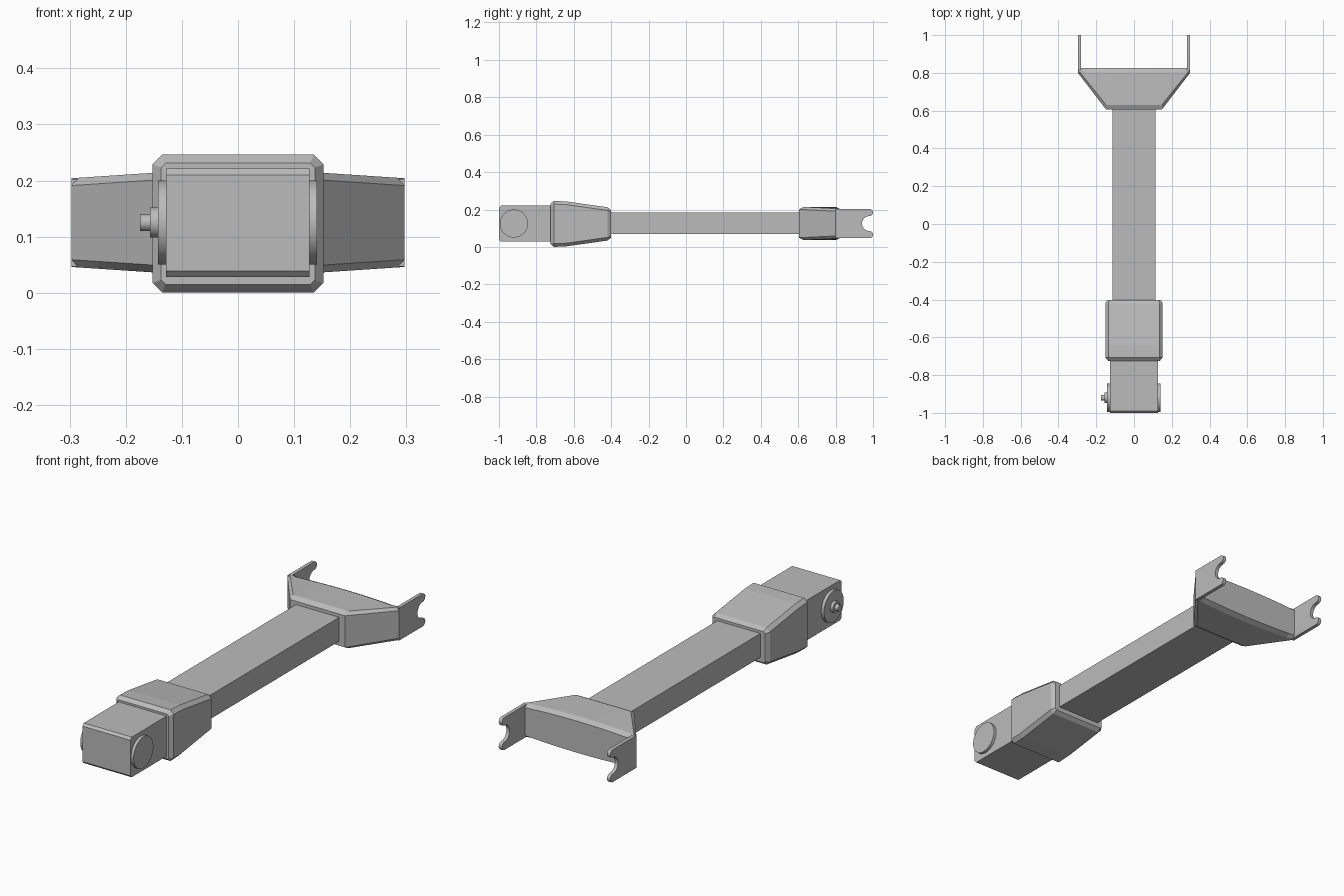
import bpy, bmesh, math

cube = bpy.data.objects.get("Cube")
if cube:
    bpy.data.objects.remove(cube, do_unlink=True)

grey = bpy.data.materials.new("plain grey")
grey.use_nodes = True
tone = (0.5, 0.5, 0.5, 1)
grey.diffuse_color = tone
grey.node_tree.nodes["Principled BSDF"].inputs["Base Color"].default_value = tone

MID = 0.125  # height of the long axis


def loft(name, rings, smooth=False):
    """Skin a list of equal-length rings and cap both ends."""
    bm = bmesh.new()
    loops = [[bm.verts.new(p) for p in ring] for ring in rings]
    n = len(loops[0])
    for a, b in zip(loops, loops[1:]):
        for i in range(n):
            j = (i + 1) % n
            bm.faces.new((a[i], a[j], b[j], b[i]))
    bm.faces.new(loops[0])
    bm.faces.new(loops[-1])
    bmesh.ops.recalc_face_normals(bm, faces=bm.faces)
    mesh = bpy.data.meshes.new(name)
    bm.to_mesh(mesh)
    bm.free()
    mesh.materials.append(grey)
    obj = bpy.data.objects.new(name, mesh)
    bpy.context.collection.objects.link(obj)
    if smooth:
        bpy.ops.object.select_all(action="DESELECT")
        obj.select_set(True)
        bpy.context.view_layer.objects.active = obj
        bpy.ops.object.shade_smooth_by_angle(angle=math.radians(30))
    return obj


def extrude_x(name, profile, x0, x1, smooth=False):
    return loft(name, [[(x, y, z) for y, z in profile] for x in (x0, x1)], smooth)


def arc(y, z, r, start, end, steps):
    angles = [math.radians(start + (end - start) * i / steps) for i in range(steps + 1)]
    return [(y + r * math.cos(a), z + r * math.sin(a)) for a in angles]


def disc(name, x0, x1, r):
    extrude_x(name, arc(-0.92, MID, r, 0, 352.5, 47), x0, x1, True)


# Long straight beam
extrude_x("beam", [(-0.71, 0.07), (0.62, 0.07), (0.62, 0.185), (-0.71, 0.185)], -0.115, 0.115)

# End block with chamfered front edges
c = 0.011
extrude_x("end_block", [(-0.7, 0.028), (-1 + c, 0.028), (-1, 0.028 + c),
                        (-1, 0.221 - c), (-1 + c, 0.221), (-0.7, 0.221)], -0.128, 0.127)

# Pivot caps and the stepped pin on the right
disc("left_pivot_cap", 0.12, 0.141, 0.075)
disc("right_pivot_cap", -0.143, -0.12, 0.075)
disc("pivot_hub", -0.157, -0.14, 0.027)
disc("pivot_pin", -0.175, -0.15, 0.015)


# Tapered collar with chamfered corners
def collar_ring(y, w, h, cut=0.017):
    z = 0.123
    corners = [(w, h - cut), (w - cut, h), (cut - w, h), (-w, h - cut)]
    return [(x, y, z + d) for x, d in corners] + [(x, y, z - d) for x, d in reversed(corners)]


loft("collar", [collar_ring(-0.724, 0.137, 0.108, 0.008), collar_ring(-0.706, 0.152, 0.123),
                collar_ring(-0.64, 0.152, 0.12), collar_ring(-0.42, 0.152, 0.089),
                collar_ring(-0.402, 0.14, 0.075, 0.008)])


# Fork base: flared trapezoid, crowned top and bottom, chamfered rims
def fork_ring(x):
    flare = max(0, abs(x) - 0.147) / 0.15
    front = 0.605 + 0.195 * flare
    lip = 0.025 - 0.008 * flare
    hf = 0.089 - 0.010 * flare
    hb = 0.088 - 0.010 * (x / 0.297) ** 2
    half = [(front, hf - 0.013), (front + lip, hf), (max(0.802, front + lip), hb), (0.826, hb - 0.012)]
    return [(x, y, MID + d) for y, d in half] + [(x, y, MID - d) for y, d in reversed(half)]


spread = (0.04, 0.08, 0.12, 0.147, 0.2, 0.25, 0.297)
loft("fork_base", [fork_ring(x) for x in [-s for s in reversed(spread)] + [0] + list(spread)])

# Fork arms with a round notch between two rounded prongs
prong = 0.019
gap = 0.04
offset = gap + prong
arm = [(0.8, MID - gap - 2 * prong)]
arm += arc(0.981, MID - offset, prong, -90, 90, 10)
arm += arc(0.981, MID, gap, 270, 90, 20)[1:-1]
arm += arc(0.981, MID + offset, prong, -90, 90, 10)
arm += [(0.8, MID + gap + 2 * prong)]
for side, s in (("left", 1), ("right", -1)):
    extrude_x(side + "_fork_arm", arm, s * 0.28, s * 0.297, True)
